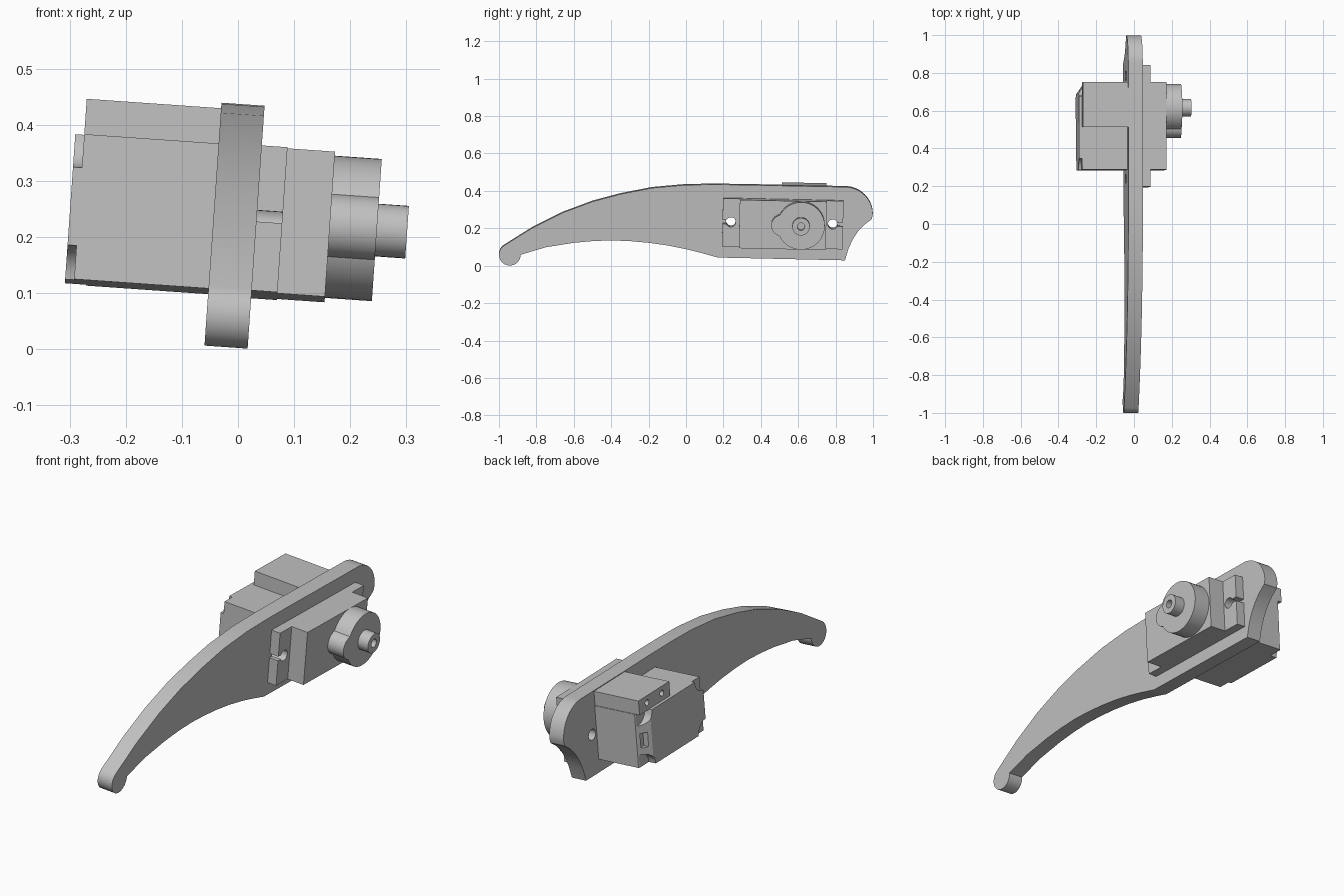
import bpy, bmesh, math
from mathutils import Matrix, Vector

cube = bpy.data.objects.get("Cube")
if cube:
    bpy.data.objects.remove(cube, do_unlink=True)

grey = bpy.data.materials.new("light grey plastic")
grey.use_nodes = True
GREY = (0.53, 0.53, 0.53, 1)
grey.diffuse_color = GREY
grey.node_tree.nodes["Principled BSDF"].inputs["Base Color"].default_value = GREY

# The whole assembly leans sideways; the motor is also pitched within the arm
LEAN = Matrix.Rotation(math.radians(4), 4, 'Y')
pivot = Vector((0, 0.52, 0.23))
PITCH = (Matrix.Translation(pivot) @ Matrix.Rotation(math.radians(-1.25), 4, 'X')
         @ Matrix.Translation(-pivot))


def prism(name, outline, low, high, axis='X'):
    """Extrude a (y, z) outline along X, or an (x, y) outline along Z."""
    bm = bmesh.new()
    place = (lambda p, h: (h, p[0], p[1])) if axis == 'X' else (lambda p, h: (p[0], p[1], h))
    face = bm.faces.new([bm.verts.new(place(p, low)) for p in outline])
    top = bmesh.ops.extrude_face_region(bm, geom=[face])["geom"]
    offset = Vector(place((0, 0), high - low))
    bmesh.ops.translate(bm, vec=offset, verts=[v for v in top if isinstance(v, bmesh.types.BMVert)])
    bmesh.ops.recalc_face_normals(bm, faces=bm.faces)
    mesh = bpy.data.meshes.new(name)
    bm.to_mesh(mesh)
    bm.free()
    mesh.materials.append(grey)
    obj = bpy.data.objects.new(name, mesh)
    bpy.context.collection.objects.link(obj)
    return obj


def arc(y, z, radius, start=0, end=360, steps=40):
    count = steps if end - start == 360 else steps + 1
    angles = [math.radians(start + (end - start) * i / steps) for i in range(count)]
    return [(y + radius * math.cos(a), z + radius * math.sin(a)) for a in angles]


def rect(y0, y1, z0, z1):
    return [(y0, z0), (y1, z0), (y1, z1), (y0, z1)]


def select(obj):
    bpy.ops.object.select_all(action='DESELECT')
    obj.select_set(True)
    bpy.context.view_layer.objects.active = obj


def cut(obj, cutter, operation='DIFFERENCE'):
    cutter.hide_render = True
    mod = obj.modifiers.new("cut", 'BOOLEAN')
    mod.operation = operation
    mod.object = cutter
    mod.solver = 'EXACT'
    select(obj)
    bpy.ops.object.modifier_apply(modifier=mod.name)
    bpy.data.objects.remove(cutter, do_unlink=True)


def finish(obj, matrix):
    select(obj)
    bpy.ops.object.shade_smooth_by_angle(angle=math.radians(30))
    obj.matrix_world = matrix


# Curved arm plate with a rounded tip and a scooped heel
arm_outline = [(-0.82, 0.205), (-0.66, 0.285), (-0.5, 0.345), (-0.35, 0.385), (-0.18, 0.418),
               (0, 0.434), (0.15, 0.436), (0.33, 0.434), (0.5, 0.43)]
arm_outline += arc(0.85, 0.274, 0.149, 90, 0, 14)
arm_outline += [(0.993, 0.25), (0.955, 0.222), (0.92, 0.185), (0.89, 0.14), (0.868, 0.09),
                (0.85, 0.03), (0.17, 0.045), (0.08, 0.07), (0, 0.09), (-0.1, 0.11), (-0.2, 0.124),
                (-0.3, 0.133), (-0.4, 0.137), (-0.5, 0.133), (-0.6, 0.124), (-0.75, 0.1)]
arm_outline += arc(-0.942, 0.06, 0.058, 360, 125, 20)
arm = prism("arm_plate", arm_outline, -0.06, 0.017)
for y, z in ((0.24, 0.238), (0.785, 0.226)):
    cut(arm, prism("hole_cutter", arc(y, z, 0.026, steps=24), -0.2, 0.2))
finish(arm, LEAN)

# Motor case with one bevelled rear corner and screw pockets at its end
case_outline = [(0.148, 0.285), (0.148, 0.75), (-0.275, 0.75), (-0.316, 0.69), (-0.316, 0.285)]
case = prism("motor_case", case_outline, 0.099, 0.358, 'Z')
for y, depth in ((0.285, -0.3), (0.735, -0.278)):
    for z in (0.099, 0.358):
        cut(case, prism("pocket_cutter", arc(y, z, 0.06, steps=24), -0.4, depth))
cut(case, prism("socket_cutter", rect(0.705, 0.735, 0.19, 0.26), -0.4, -0.28))
finish(case, LEAN @ PITCH)

# Mounting flange with open-ended screw slots
flange = prism("mounting_flange", rect(0.195, 0.84, 0.099, 0.358), 0.01, 0.063)
for hole_y, slot_start, slot_end in ((0.24, 0.15, 0.24), (0.785, 0.785, 0.9)):
    cut(flange, prism("hole_cutter", arc(hole_y, 0.232, 0.026, steps=24), -0.1, 0.2))
    cut(flange, prism("slot_cutter", rect(slot_start, slot_end, 0.222, 0.242), -0.1, 0.2))
finish(flange, LEAN @ PITCH)

# Gear housing: large round boss and a small side lobe
housing = prism("gear_housing", arc(0.615, 0.231, 0.127, steps=48), 0.14, 0.232)
cut(housing, prism("side_lobe", arc(0.513, 0.231, 0.057, steps=32), 0.14, 0.232), 'UNION')
finish(housing, LEAN @ PITCH)

# Output shaft with a screw hole
shaft = prism("output_shaft", arc(0.615, 0.231, 0.047, steps=32), 0.225, 0.286)
cut(shaft, prism("hole_cutter", arc(0.615, 0.231, 0.02, steps=20), 0.24, 0.4))
finish(shaft, LEAN @ PITCH)

# Retaining ledge over the case, with two screw holes in its end
ledge = prism("retaining_ledge", rect(0.51, 0.747, 0.357, 0.426), -0.3, 0.0)
for y in (0.57, 0.685):
    cut(ledge, prism("hole_cutter", arc(y, 0.393, 0.014, steps=20), -0.4, -0.22))
finish(ledge, LEAN @ PITCH)
